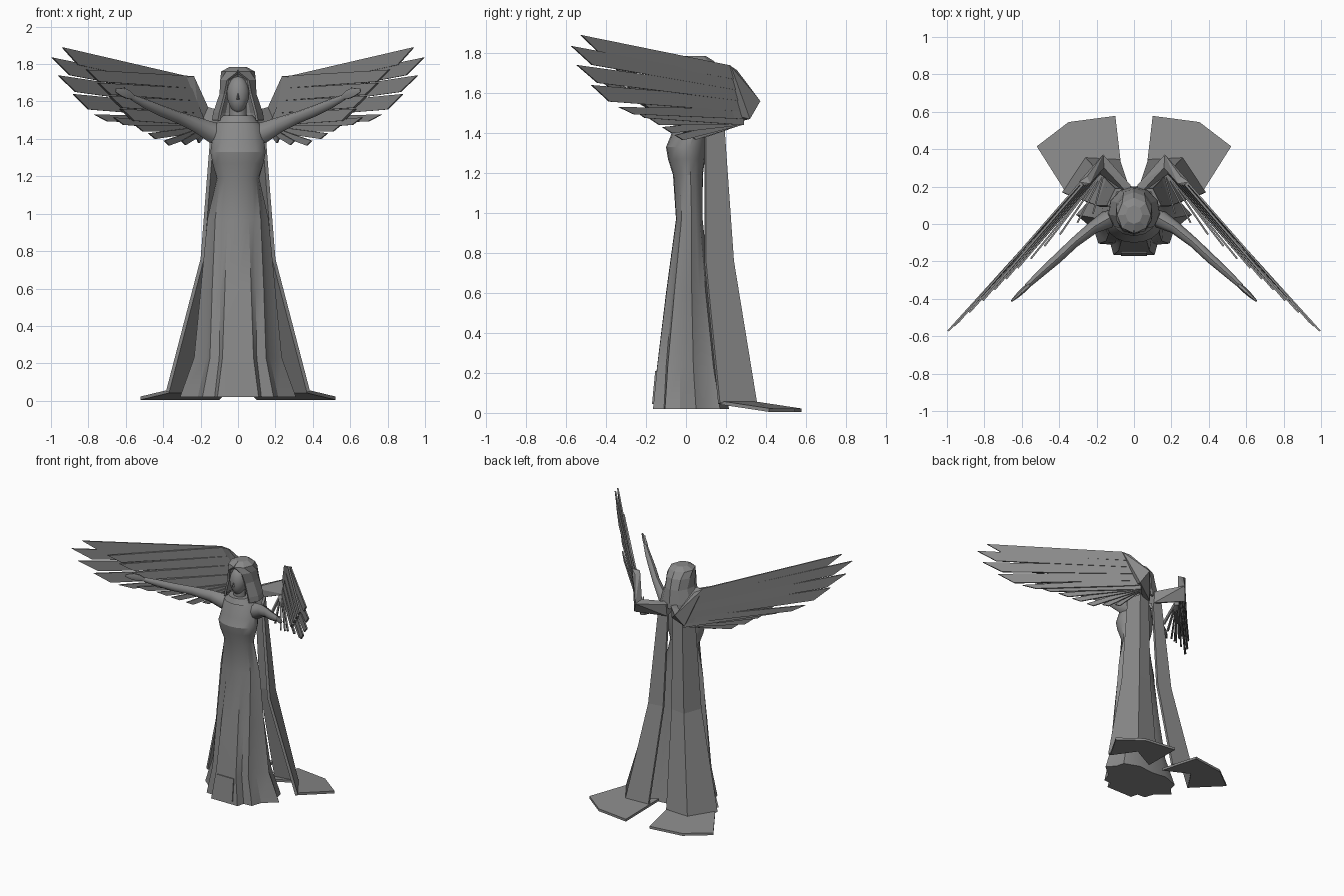
import bpy, bmesh, math
from mathutils import Vector

cube = bpy.data.objects.get("Cube")
if cube:
    bpy.data.objects.remove(cube, do_unlink=True)

stone = bpy.data.materials.new("grey_stone")
stone.use_nodes = True
GREY = (0.25, 0.25, 0.25, 1)
stone.diffuse_color = GREY
stone.node_tree.nodes["Principled BSDF"].inputs["Base Color"].default_value = GREY


def finish(name, bm, smooth=None):
    bmesh.ops.recalc_face_normals(bm, faces=bm.faces)
    mesh = bpy.data.meshes.new(name)
    bm.to_mesh(mesh)
    bm.free()
    mesh.materials.append(stone)
    ob = bpy.data.objects.new(name, mesh)
    bpy.context.collection.objects.link(ob)
    if smooth:
        bpy.ops.object.select_all(action='DESELECT')
        ob.select_set(True)
        bpy.context.view_layer.objects.active = ob
        bpy.ops.object.shade_smooth_by_angle(angle=math.radians(smooth))
    return ob


def mirrored(ob):
    mod = ob.modifiers.new("mirror", 'MIRROR')
    mod.use_clip = False
    mod.use_mirror_merge = False
    return ob


def loft(name, rings, closed=True, caps=True, smooth=None):
    bm = bmesh.new()
    rows = [[bm.verts.new(p) for p in ring] for ring in rings]
    n = len(rows[0])
    for a, b in zip(rows, rows[1:]):
        for i in range(n if closed else n - 1):
            j = (i + 1) % n
            bm.faces.new((a[i], a[j], b[j], b[i]))
    if caps:
        bm.faces.new(rows[0])
        bm.faces.new(rows[-1])
    return finish(name, bm, smooth)


def tube(name, path, sides=8, smooth=50):
    """Round limb through (x, y, z, horizontal radius, vertical radius)."""
    rings = []
    axis = (Vector(path[-1][:3]) - Vector(path[0][:3])).normalized()
    side = axis.cross(Vector((0, 0, 1))).normalized()
    up = side.cross(axis)
    for x, y, z, r, h in path:
        rings.append([Vector((x, y, z)) + side * r * math.cos(t) + up * h * math.sin(t)
                      for t in (math.tau * k / sides for k in range(sides))])
    return loft(name, rings, smooth=smooth)


def hull(name, points):
    bm = bmesh.new()
    for p in points:
        bm.verts.new(p)
    bmesh.ops.convex_hull(bm, input=bm.verts)
    return finish(name, bm)


# Robe: pleated hem blending into an oval waist and bust
hem = [(0, -.165), (.11, -.165), (.125, -.11), (.19, -.105), (.215, -.03),
       (.31, .05), (.255, .11), (.24, .17), (.12, .215), (0, .2)]
hem += [(-x, y) for x, y in reversed(hem[1:-1])]
sections = [  # height, half width, front, back, pleat amount
    (.02, .31, -.165, .215, 1), (.23, .235, -.145, .175, .9),
    (.6, .2, -.1, .125, .7), (.97, .165, -.05, .085, .5),
    (1.19, .115, -.065, .085, .15), (1.27, .138, -.09, .095, 0),
    (1.33, .15, -.1, .105, 0), (1.39, .14, -.075, .11, 0),
    (1.47, .125, -.055, .11, 0), (1.51, .09, -.035, .1, 0)]
rings = []
for z, w, front, back, pleat in sections:
    ring = []
    for i, (hx, hy) in enumerate(hem):
        t = math.tau * i / len(hem)
        u = math.sin(t) * (1 - pleat) + hx / .31 * pleat
        v = -math.cos(t) * (1 - pleat) + (hy - .025) / .19 * pleat
        ring.append((u * w, (front + back) / 2 + v * (back - front) / 2, z))
    rings.append(ring)
loft("robe", rings, smooth=28)

# Raised plate at the foot of the robe
hull("robe_front_plate", [(s * .07, y + d, z) for s in (-1, 1)
                          for y, z in ((-.164, .045), (-.148, .21)) for d in (-.006, .004)])

# Neck, face and nose
loft("neck", [[(.045 * math.cos(t), .02 + .04 * math.sin(t), z)
               for t in (math.tau * k / 10 for k in range(10))] for z in (1.46, 1.6)], smooth=40)
bm = bmesh.new()
bmesh.ops.create_uvsphere(bm, u_segments=14, v_segments=9, radius=1)
for v in bm.verts:
    taper = 1 + .18 * min(v.co.z, 0)
    v.co = (v.co.x * .062 * taper, v.co.y * .06 + .005, v.co.z * .1 + 1.635)
finish("face", bm, 50)
hull("nose", [(0, -.05, 1.66), (0, -.068, 1.615), (.012, -.045, 1.61), (-.012, -.045, 1.61)])

# Hood: open-fronted shell draped down to the shoulders
rings = []
for z, w, front, back, gap in ((1.5, .14, -.06, .2, 50), (1.54, .135, -.06, .2, 48),
                               (1.64, .1, -.06, .19, 48), (1.715, .1, -.06, .17, 36),
                               (1.76, .09, -.05, .14, 1), (1.785, .045, .0, .1, 1)):
    ring = []
    for k in range(9):
        t = math.radians(-90 + gap + (360 - 2 * gap) * k / 8)
        ring.append((w * math.cos(t), (front + back) / 2 + (back - front) / 2 * math.sin(t), z))
    rings.append(ring)
hood = loft("hood", rings, closed=False, caps=False)
bm = bmesh.new()
bm.from_mesh(hood.data)
bm.verts.ensure_lookup_table()
bm.faces.new(bm.verts[-9:])
bm.to_mesh(hood.data)
bm.free()
shell = hood.modifiers.new("thickness", 'SOLIDIFY')
shell.thickness = .014
shell.offset = -1

# Collar under the chin
loft("collar", [[(w * math.cos(t), .02 + d * math.sin(t), z)
                 for t in (math.tau * k / 12 for k in range(12))]
                for z, w, d in ((1.485, .115, .085), (1.525, .08, .07))], smooth=30)

# Outstretched arms with flat hands
mirrored(tube("arm", [(.08, .04, 1.42, .05, .06), (.14, .025, 1.435, .05, .056),
                      (.22, -.02, 1.475, .034, .042), (.32, -.1, 1.515, .027, .032),
                      (.41, -.185, 1.55, .026, .03), (.5, -.265, 1.59, .021, .025),
                      (.575, -.335, 1.627, .014, .015)]))
mirrored(tube("hand", [(.56, -.325, 1.622, .013, .014), (.59, -.352, 1.638, .014, .027),
                       (.62, -.38, 1.65, .012, .026), (.655, -.412, 1.66, .005, .01)], 6))
mirrored(hull("thumb", [(.585, -.345, 1.65), (.6, -.36, 1.645), (.59, -.36, 1.64),
                        (.612, -.385, 1.675), (.606, -.375, 1.677)]))

# Lower pair of wings, folded down like a long train
train = loft("folded_wing", [
    [(.145, .1, 1.46), (.1, .19, 1.47), (.02, .19, 1.47)],
    [(.2, .1, .76), (.15, .24, .76), (.035, .225, .76)],
    [(.385, .17, .05), (.26, .355, .055), (.075, .345, .055)]], closed=False, caps=False)
fold = train.modifiers.new("thickness", 'SOLIDIFY')
fold.thickness = .02
fold.offset = -1
mirrored(train)

# Spreading tips of the folded wings on the ground
outline = [(.365, .17, .06), (.52, .415, .023), (.35, .545, .022), (.1, .578, .022),
           (.06, .24, .06), (.25, .34, .058)]
mirrored(loft("folded_wing_tip", [outline, [(x, y, max(z - .018, 0)) for x, y, z in outline]]))

# Upper wing arms: shoulder to wrist, then wrist up to the top corner
root = [(.02, .15, 1.45), (.02, .2, 1.44), (.02, .15, 1.53), (.02, .21, 1.53)]
wrist = [(.165, .372, 1.56), (.21, .32, 1.47), (.16, .3, 1.57), (.2, .28, 1.48)]
top = [(.295, .225, 1.735), (.235, .215, 1.735), (.25, .255, 1.715), (.285, .2, 1.73)]
mirrored(hull("wing_shoulder", root + wrist))
mirrored(hull("wing_wrist", wrist + top))

# Upper wing feathers: tip position and length of the slanted end
tips = [(.94, -.525, 1.89, .13), (.997, -.57, 1.835, .14), (.968, -.54, 1.74, .14),
        (.89, -.465, 1.64, .12), (.78, -.325, 1.53, .1), (.68, -.25, 1.515, .08),
        (.57, -.17, 1.475, .07), (.5, -.1, 1.43, .06), (.42, -.035, 1.39, .05),
        (.33, .03, 1.39, .05), (.25, .08, 1.4, .04)]
upper, lower = Vector((.285, .222, 1.738)), Vector((.19, .3, 1.47))
normal = Vector((.75, .65, 0)).normalized()
for i, (x, y, z, cut) in enumerate(tips):
    start = upper.lerp(lower, min(i / 5, 1))
    end = upper.lerp(lower, min((i + 1.3) / 5, 1))
    tip = Vector((x, y, z))
    along = (tip - start).normalized()
    drop = Vector((0, 0, -1)) * (.075 if i < 4 else .035)
    heel = tip - along * cut + drop
    if i > 4:
        end = lower + Vector((0, 0, -.03))
    shift = -normal * .004 * i
    rows = [[p + shift + normal * s for p in (start, tip, heel, end)] for s in (.005, -.005)]
    mirrored(loft(f"wing_feather_{i + 1}", rows))

# Short covert feathers layered on the inner face of each wing
for i in range(4):
    start = upper.lerp(lower, i / 4)
    tip = Vector((.82 - .06 * i, -.4 + .06 * i, 1.77 - .07 * i))
    heel = tip - (tip - start).normalized() * .1 + Vector((0, 0, -.06))
    end = upper.lerp(lower, (i + 1) / 4)
    rows = [[p - normal * s for p in (start, tip, heel, end)] for s in (.008, .02 + .003 * i)]
    mirrored(loft(f"covert_feather_{i + 1}", rows))
